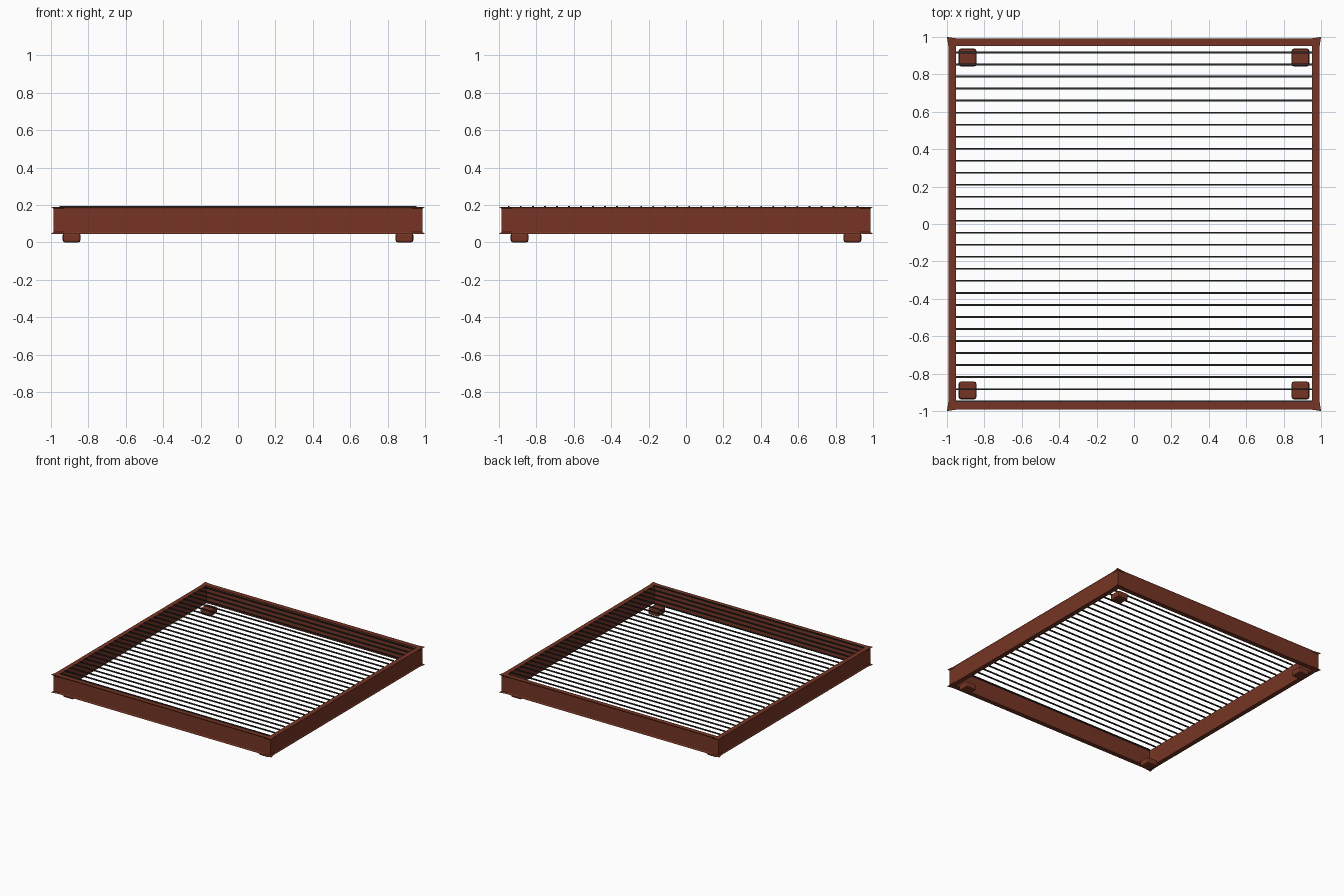
import bpy, bmesh
from mathutils import Matrix

cube = bpy.data.objects.get("Cube")
if cube:
    bpy.data.objects.remove(cube)


def material(name, rgb):
    m = bpy.data.materials.new(name)
    m.use_nodes = True
    m.diffuse_color = (*rgb, 1)
    m.node_tree.nodes["Principled BSDF"].inputs["Base Color"].default_value = (*rgb, 1)
    return m


rust = material("rust_brown", (0.18, 0.036, 0.018))
dark = material("dark_grey", (0.024, 0.025, 0.026))


def finish(name, bm, mat):
    bmesh.ops.recalc_face_normals(bm, faces=bm.faces)
    mesh = bpy.data.meshes.new(name)
    bm.to_mesh(mesh)
    bm.free()
    mesh.materials.append(mat)
    obj = bpy.data.objects.new(name, mesh)
    bpy.context.collection.objects.link(obj)
    return obj


def box(name, centre, size, mat, bevel=0):
    bm = bmesh.new()
    bmesh.ops.create_cube(bm, size=1, matrix=Matrix.Translation(centre) @ Matrix.Diagonal((*size, 1)))
    obj = finish(name, bm, mat)
    if bevel:
        mod = obj.modifiers.new("soft_edges", "BEVEL")
        mod.width, mod.segments = bevel, 2
    return obj


# Mitred square frame: a closed profile (half width, height) swept round four sides,
# with the lips flaring out slightly at the corners
profile = [(0.953, 0.045), (1.0, 0.045), (0.986, 0.055),
           (0.986, 0.18), (1.0, 0.19), (0.953, 0.19)]
bm = bmesh.new()
rings = []
for quarter in range(4):
    for along in (-1, -0.94, 0.94):
        ring = []
        for d, z in profile:
            out = d if along == -1 else min(d, 0.991)
            x, y = along * d, -out
            for _ in range(quarter):
                x, y = -y, x
            ring.append(bm.verts.new((x, y, z)))
        rings.append(ring)
for a, b in zip(rings, rings[1:] + rings[:1]):
    for i in range(len(profile)):
        j = (i + 1) % len(profile)
        bm.faces.new((a[i], a[j], b[j], b[i]))
finish("frame", bm, rust)

# Thin slats across the top
first, last, count = -0.947, 0.917, 30
for i in range(count):
    y = first + (last - first) * i / (count - 1)
    box(f"slat_{i + 1}", (0, y, 0.191), (1.908, 0.009, 0.009), dark)

# Four small feet inside the corners
for sx, side in ((-1, "right"), (1, "left")):
    for sy, end in ((-1, "front"), (1, "back")):
        box(f"{end}_{side}_foot", (sx * 0.89, sy * 0.89, 0.025), (0.094, 0.094, 0.05), rust, 0.01)
